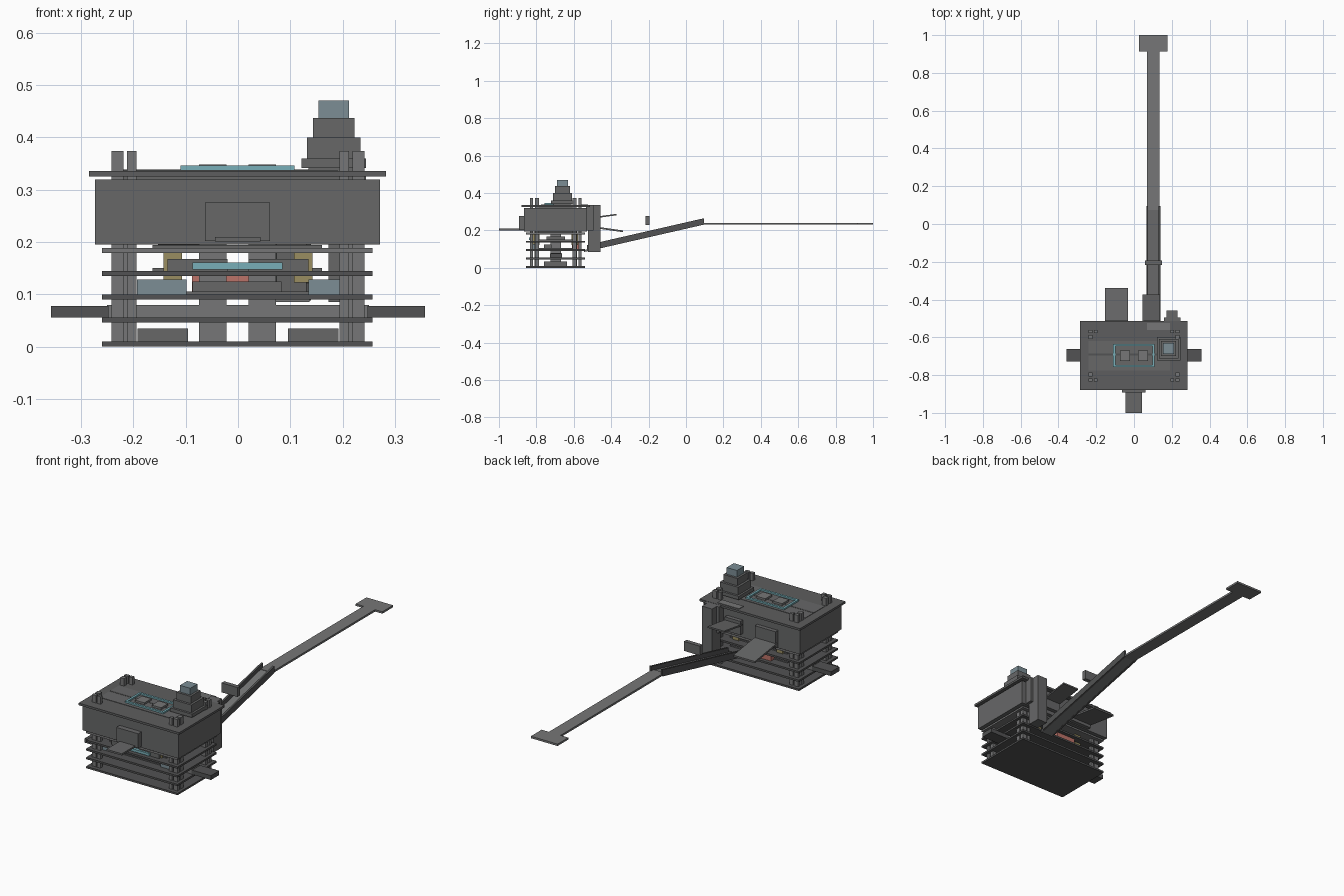
import bpy

CY = -0.697  # y centre of the station block


def material(name, rgb):
    m = bpy.data.materials.new(name)
    m.diffuse_color = (*rgb, 1)
    return m


def grey(name, v):
    return material(name, (v, v * 1.01, v * 1.02))


DARK = grey("dark_grey", 0.085)
HULL = grey("hull_grey", 0.135)
MID = grey("mid_grey", 0.18)
TEAL = material("teal", (0.19, 0.43, 0.48))
SLATE = material("slate", (0.2, 0.27, 0.3))
RED = material("red", (0.5, 0.17, 0.14))
GOLD = material("gold", (0.32, 0.27, 0.12))


def mesh(name, verts, faces, mat):
    me = bpy.data.meshes.new(name)
    me.from_pydata(verts, [], faces)
    ob = bpy.data.objects.new(name, me)
    bpy.context.collection.objects.link(ob)
    me.materials.append(mat)
    return ob


FACES = [(0, 1, 2, 3), (7, 6, 5, 4), (0, 4, 5, 1), (1, 5, 6, 2), (2, 6, 7, 3), (3, 7, 4, 0)]


def prism(name, x0, x1, prof, mat):
    """Four-point y,z profile extruded along x."""
    return mesh(name, [(x, y, z) for x in (x0, x1) for y, z in prof], FACES, mat)


def box(name, x0, x1, y0, y1, z0, z1, mat=HULL):
    # profile order keeps the normals outward
    return prism(name, x0, x1, [(y0, z0), (y0, z1), (y1, z1), (y1, z0)], mat)


def slope(name, x0, x1, a, b, t, mat=MID):
    """Sloped slab; a and b are y,z of the underside ends, t its height."""
    return prism(name, x0, x1, [a, (a[0], a[1] + t), (b[0], b[1] + t), b], mat)


# Stacked floor slabs
for i, z in enumerate((0.0, 0.046, 0.09, 0.135, 0.179)):
    box(f"floor_slab_{i}", -0.26, 0.257, -0.855, -0.541, z, z + 0.0095,
        MID if i == 4 else DARK)
for i, z in enumerate((0.0995, 0.1445, 0.1885)):
    box(f"floor_inlay_{i}", -0.163, 0.161, CY - 0.11, CY + 0.11, z, z + 0.006)

# L-shaped clusters of corner posts
for sx in (-1, 1):
    for sy in (-1, 1):
        for px, wx, py, wy in ((0.23, 0.0115, 0.129, 0.008),
                               (0.23, 0.0115, 0.1, 0.0105),
                               (0.203, 0.009, 0.129, 0.008)):
            x, y = sx * px, CY + sy * py
            box("corner_post", x - wx, x + wx, y - wy, y + wy, 0.005, 0.374, MID)
        x, y = sx * 0.214, CY + sy * 0.105
        box("corner_web", x - 0.006, x + 0.006, y - 0.008, y + 0.008, 0.005, 0.197, MID)

# Central lift cores
for x0, x1 in ((-0.075, -0.022), (0.02, 0.073)):
    box("core_shaft", x0, x1, CY - 0.028, CY + 0.028, 0.005, 0.348, MID)

# Lower level rooms and side wings
for s in (-1, 1):
    a, b = sorted((s * 0.096, s * 0.192))
    box("base_room", a, b, -0.76, -0.635, 0.0095, 0.035)
    a, b = sorted((s * 0.248, s * 0.357))
    box("side_wing", a, b, -0.728, -0.662, 0.056, 0.078, DARK)
box("cross_corridor", -0.25, 0.25, -0.725, -0.665, 0.0555, 0.08, MID)

# Middle level rooms
box("left_bay", -0.193, -0.098, -0.82, -0.785, 0.0995, 0.128, SLATE)
box("right_bay", 0.135, 0.2, -0.82, -0.785, 0.0995, 0.128, SLATE)
box("mid_counter", -0.087, 0.083, -0.76, -0.72, 0.0995, 0.125)
box("red_room", -0.088, 0.02, -0.61, -0.56, 0.0995, 0.135, RED)
for s in (-1, 1):
    a, b = sorted((s * 0.107, s * 0.142))
    for y in (CY - 0.103, CY + 0.103):
        box("gold_store", a, b, y - 0.017, y + 0.017, 0.123, 0.18, GOLD)
    a, b = sorted((s * 0.02, s * 0.135))
    box("upper_bench", a, b, -0.83, -0.815, 0.1445, 0.168)
    box("centre_bench", a, b, CY - 0.05, CY + 0.05, 0.1445, 0.168)
box("teal_console", -0.087, 0.085, -0.84, -0.825, 0.148, 0.161, TEAL)

# Main hall
box("main_hall", -0.273, 0.271, -0.866, -0.53, 0.195, 0.32)
box("roof_support", -0.24, 0.24, -0.8, -0.6, 0.32, 0.326)
box("roof_slab", -0.285, 0.283, -0.88, -0.513, 0.325, 0.336, grey("roof_grey", 0.11))
box("roof_panel", -0.24, 0.19, -0.775, -0.62, 0.336, 0.338)
box("roof_seam", -0.24, 0.19, -0.695, -0.685, 0.338, 0.339, DARK)
box("roof_hatch", 0.068, 0.19, -0.562, -0.525, 0.336, 0.339, MID)

# Teal skylight frame
X0, X1, Y0, Y1, W = -0.11, 0.108, -0.757, -0.635, 0.011
for x in (X0, X1 - W):
    box("skylight_side", x, x + W, Y0, Y1, 0.336, 0.346, TEAL)
for y in (Y0, Y1 - W):
    box("skylight_end", X0 + W, X1 - W, y, y + W, 0.336, 0.346, TEAL)

# Stepped roof turret
for i, (h, z0, z1) in enumerate(((0.062, 0.342, 0.36), (0.0515, 0.36, 0.4),
                                 (0.04, 0.4, 0.437), (0.029, 0.437, 0.471))):
    box(f"turret_tier_{i}", 0.183 - h, 0.183 + h, -0.66 - h, -0.66 + h, z0, z1,
        SLATE if i == 3 else HULL)
box("turret_foot", 0.135, 0.231, -0.708, -0.612, 0.335, 0.343)

# Front door and landing ledge
box("front_door", -0.063, 0.061, -0.893, -0.86, 0.202, 0.276)
box("front_ledge", -0.044, 0.043, -1.0, -0.86, 0.201, 0.21)

# Back doors with flaps
box("back_door_left", -0.15, -0.032, -0.535, -0.51, 0.2, 0.285)
slope("lowered_flap", -0.153, -0.031, (-0.52, 0.217), (-0.338, 0.191), 0.009, HULL)
box("back_door_right", 0.05, 0.138, -0.535, -0.51, 0.215, 0.285)
slope("raised_flap", 0.046, 0.138, (-0.52, 0.260), (-0.372, 0.281), 0.008, HULL)

# Back corner column
box("back_column", 0.173, 0.23, -0.525, -0.458, 0.085, 0.335)
box("back_column_collar", 0.16, 0.245, -0.535, -0.495, 0.2, 0.335)

# Sloped gangway with rails
slope("ramp_deck", 0.068, 0.137, (-0.545, 0.085), (0.085, 0.231), 0.010)
for x in (0.065, 0.130):
    slope("ramp_rail", x, x + 0.01, (-0.53, 0.088), (0.095, 0.231), 0.034, DARK)
box("ramp_gate_beam", 0.058, 0.148, -0.216, -0.194, 0.229, 0.277)

# Long flat pier and end landing
box("pier", 0.070, 0.136, 0.075, 0.93, 0.231, 0.241, MID)
box("pier_landing", 0.026, 0.177, 0.913, 1.0, 0.231, 0.241, MID)
